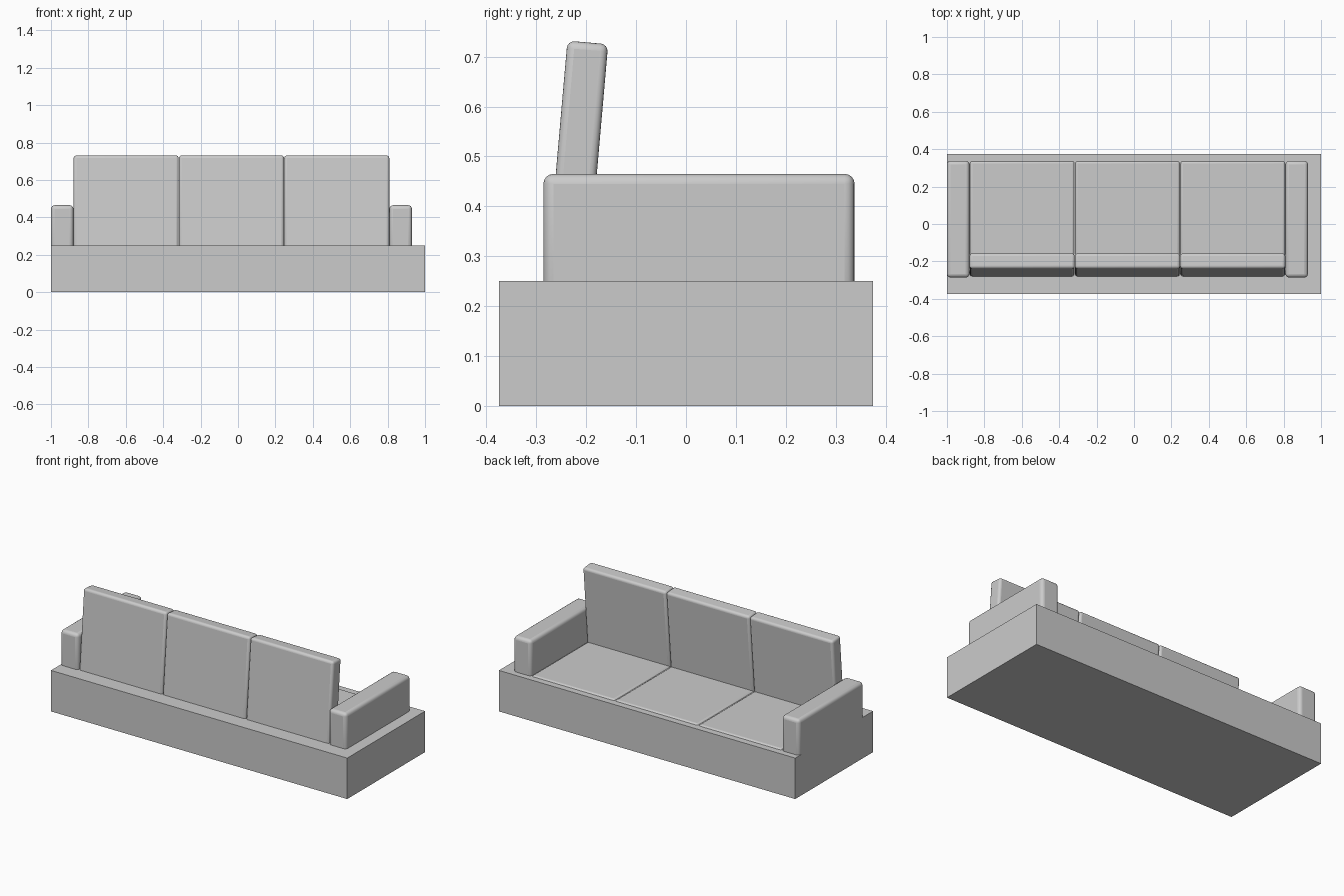
import bpy
import math

if "Cube" in bpy.data.objects:
    bpy.data.objects.remove(bpy.data.objects["Cube"])


def box(name, lo, hi, bevel=0.0, tilt=0.0):
    size = [b - a for a, b in zip(lo, hi)]
    mid = [(a + b) / 2 for a, b in zip(lo, hi)]
    bpy.ops.mesh.primitive_cube_add(size=1, location=mid)
    ob = bpy.context.object
    ob.name = name
    ob.scale = size
    bpy.ops.object.transform_apply(location=False, rotation=False, scale=True)
    ob.rotation_euler.x = tilt
    if bevel:
        mod = ob.modifiers.new("rounded_edges", 'BEVEL')
        mod.width = bevel
        mod.segments = 4
        bpy.ops.object.shade_smooth_by_angle(angle=math.radians(35))
    return ob


# Plinth
box("base", (-1, -0.375, 0), (1, 0.375, 0.25))

# Armrests, sunk slightly into the base
for name, x in (("left_arm", -1.0), ("right_arm", 0.81)):
    box(name, (x, -0.286, 0.2), (x + 0.12, 0.338, 0.465), 0.02)

# Three seat cushions, mostly sunk into the base, and three leaning back cushions
pitch = 0.563
for i in range(3):
    x0 = -0.879 + i * pitch
    x1 = x0 + pitch - 0.001
    box(f"seat_cushion_{i + 1}", (x0, -0.27, 0.17), (x1, 0.338, 0.257), 0.015)
    box(f"back_cushion_{i + 1}", (x0, -0.261, 0.1995), (x1, -0.179, 0.7295),
        0.015, math.radians(-5))
